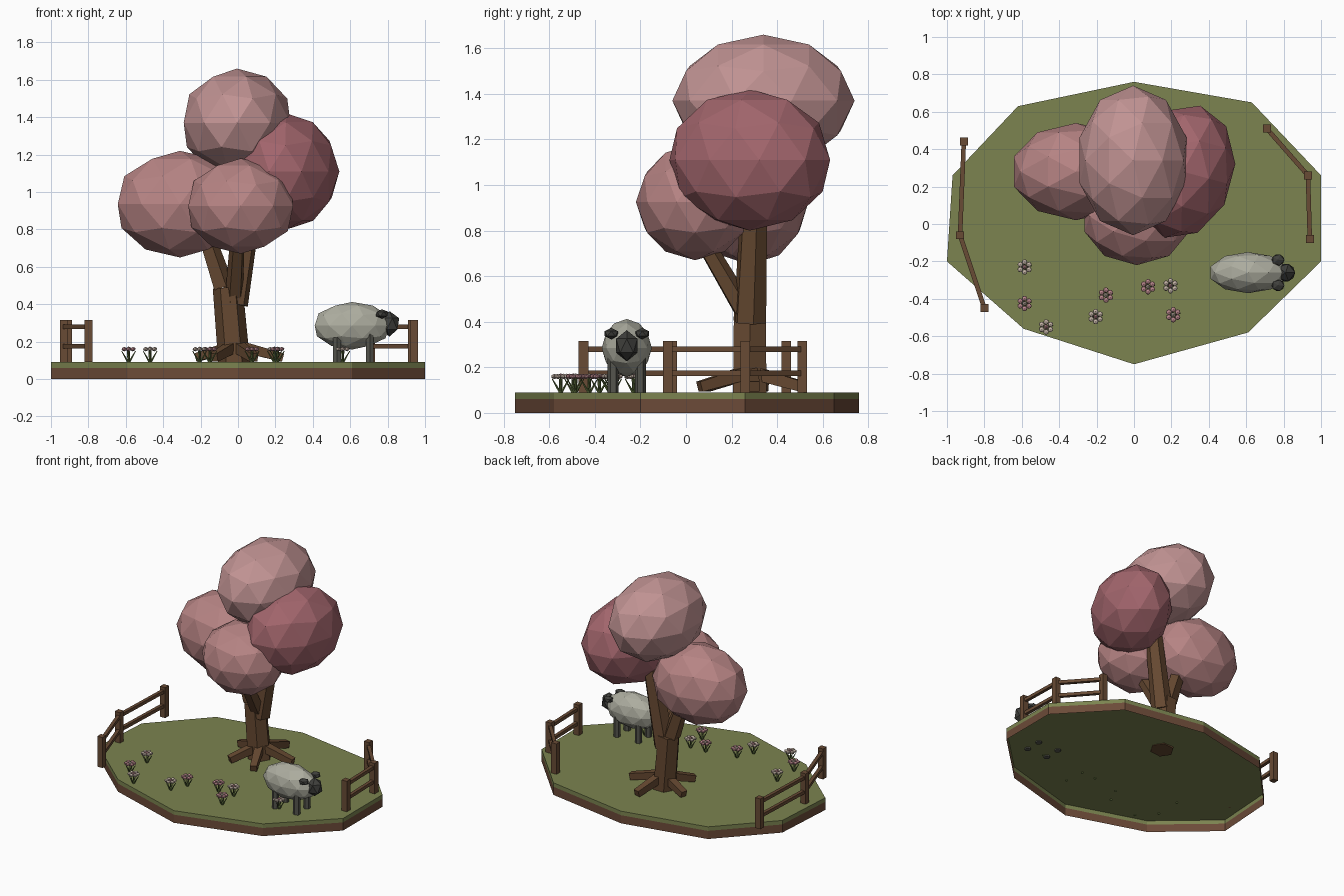
import bpy, bmesh, math
from mathutils import Vector, Matrix

if "Cube" in bpy.data.objects:
    bpy.data.objects.remove(bpy.data.objects["Cube"])


def mat(name, r, g, b):
    m = bpy.data.materials.new(name)
    m.diffuse_color = (r, g, b, 1)
    m.use_nodes = True
    m.node_tree.nodes["Principled BSDF"].inputs["Base Color"].default_value = m.diffuse_color
    return m


GRASS = mat("grass", .20, .23, .08)
SOIL = mat("soil", .15, .07, .04)
BARK = mat("bark", .13, .065, .03)
WOOD = mat("fence_wood", .14, .07, .035)
PINK = mat("blossom", .47, .23, .23)
LIGHT = mat("blossom_light", .53, .29, .29)
DEEP = mat("blossom_deep", .36, .13, .15)
WOOL = mat("wool", .42, .42, .35)
DARK = mat("sheep_face", .05, .05, .045)
LEG = mat("sheep_leg", .09, .09, .075)
STEM = mat("stem", .12, .17, .05)
PETAL_A = mat("petal_pink", .48, .24, .26)
PETAL_B = mat("petal_cream", .55, .45, .38)


def finish(name, bm, *mats):
    me = bpy.data.meshes.new(name)
    bm.to_mesh(me)
    bm.free()
    for m in mats:
        me.materials.append(m)
    ob = bpy.data.objects.new(name, me)
    bpy.context.collection.objects.link(ob)
    return ob


def add_ico(bm, c, r, sub=2, turn=0):
    mx = (Matrix.Translation(c) @ Matrix.Rotation(math.radians(turn), 4, 'Z')
          @ Matrix.Diagonal((*r, 1)))
    bmesh.ops.create_icosphere(bm, subdivisions=sub, radius=1, matrix=mx)


def add_strut(bm, a, b, r1, r2, sides, spin=0):
    a, b = Vector(a), Vector(b)
    d = b - a
    mx = (Matrix.Translation((a + b) / 2) @ d.to_track_quat('Z', 'Y').to_matrix().to_4x4()
          @ Matrix.Rotation(math.radians(spin), 4, 'Z'))
    bmesh.ops.create_cone(bm, cap_ends=True, segments=sides, radius1=r1, radius2=r2,
                          depth=d.length, matrix=mx)


def ico(name, m, c, r, sub=2, turn=0):
    bm = bmesh.new()
    add_ico(bm, c, r, sub, turn)
    return finish(name, bm, m)


def strut(name, m, a, b, r1, r2, sides, spin=0):
    bm = bmesh.new()
    add_strut(bm, a, b, r1, r2, sides, spin)
    return finish(name, bm, m)


# Ground: irregular decagon slab, grass rim over a soil skirt, open underneath
OUTLINE = [(0, -.75), (.61, -.58), (1, -.2), (1, .26), (.63, .65),
           (0, .76), (-.62, .63), (-.97, .26), (-1, -.2), (-.59, -.56)]
bm = bmesh.new()
rings = [[bm.verts.new((x, y, z)) for x, y in OUTLINE] for z in (0, .06, .09)]
hub = bm.verts.new((0, 0, .09))
n = len(OUTLINE)
for i in range(n):
    j = (i + 1) % n
    for k in (0, 1):
        f = bm.faces.new((rings[k][i], rings[k][j], rings[k + 1][j], rings[k + 1][i]))
        f.material_index = 1 - k
    bm.faces.new((rings[2][i], rings[2][j], hub))
finish("ground", bm, GRASS, SOIL)

# Tree trunk and branches
strut("trunk_lower", BARK, (-.02, .28, .08), (-.055, .28, .49), .085, .08, 6)
strut("trunk_upper", BARK, (-.02, .28, .40), (.07, .30, .95), .075, .06, 6)
strut("branch_left", BARK, (-.08, .28, .49), (-.20, .28, .85), .06, .045, 5)
strut("branch_front", BARK, (-.02, .26, .44), (0, .06, .78), .05, .04, 5)

# Roots: square bars sloping into the grass
for ang in (5, 80, 165, 235, 290):
    c, s = math.cos(math.radians(ang)), math.sin(math.radians(ang))
    strut("root", BARK, (-.01 + .04 * c, .28 + .04 * s, .17),
          (.005 + .235 * c, .28 + .235 * s, .115), .04, .032, 4, 45)

# Blossom crowns
ico("crown_top", LIGHT, (-.005, .34, 1.37), (.30, .40, .29))
ico("crown_left", PINK, (-.31, .28, .935), (.35, .26, .285))
ico("crown_front", PINK, (.015, .04, .925), (.295, .26, .255))
ico("crown_right", DEEP, (.26, .28, 1.11), (.275, .365, .31), turn=-15)

# Fences: three posts per side joined by two rails
for side, posts in (("left", [(-.91, .44), (-.93, -.06), (-.80, -.45)]),
                    ("right", [(.71, .51), (.93, .26), (.94, -.08)])):
    for x, y in posts:
        strut(f"{side}_fence_post", WOOD, (x, y, .09), (x, y, .315), .03, .03, 4, 45)
    for (x1, y1), (x2, y2) in zip(posts, posts[1:]):
        for z in (.175, .28):
            strut(f"{side}_fence_rail", WOOD, (x1, y1, z), (x2, y2, z), .017, .017, 4, 45)

# Sheep
ico("sheep_body", WOOL, (.61, -.26, .285), (.21, .11, .127))
ico("sheep_head", DARK, (.81, -.26, .295), (.058, .055, .068), 1)
for s in (-1, 1):
    ico("sheep_ear", DARK, (.77, -.26 + s * .068, .348), (.038, .034, .025), 1)
    for x in (.53, .705):
        strut("sheep_leg", LEG, (x, -.26 + s * .06, .08), (x, -.26 + s * .06, .25),
              .024, .024, 6)

# Flowers: splayed stems under a ring of six petals
SPOTS = [(-.585, -.23), (-.585, -.425), (-.47, -.55), (-.15, -.38), (-.205, -.495),
         (.075, -.335), (.195, -.33), (.21, -.485), (.56, -.32)]
for i, (x, y) in enumerate(SPOTS):
    bm = bmesh.new()
    add_strut(bm, (x, y, .085), (x, y, .155), .005, .004, 4)
    for k in range(4):
        a = math.radians(90 * k + 10)
        add_strut(bm, (x, y, .085), (x + .038 * math.cos(a), y + .038 * math.sin(a), .15),
                  .006, .002, 4)
    finish("flower_stems", bm, STEM)
    bm = bmesh.new()
    for k in range(6):
        a = math.radians(60 * k + 30)
        add_ico(bm, (x + .027 * math.cos(a), y + .027 * math.sin(a), .16),
                (.016, .016, .012), 1)
    pair = (PETAL_A, PETAL_B) if i % 2 else (PETAL_B, PETAL_A)
    finish("flower_petals", bm, pair[0])
    ico("flower_centre", pair[1], (x, y, .162), (.014, .014, .012), 1)
